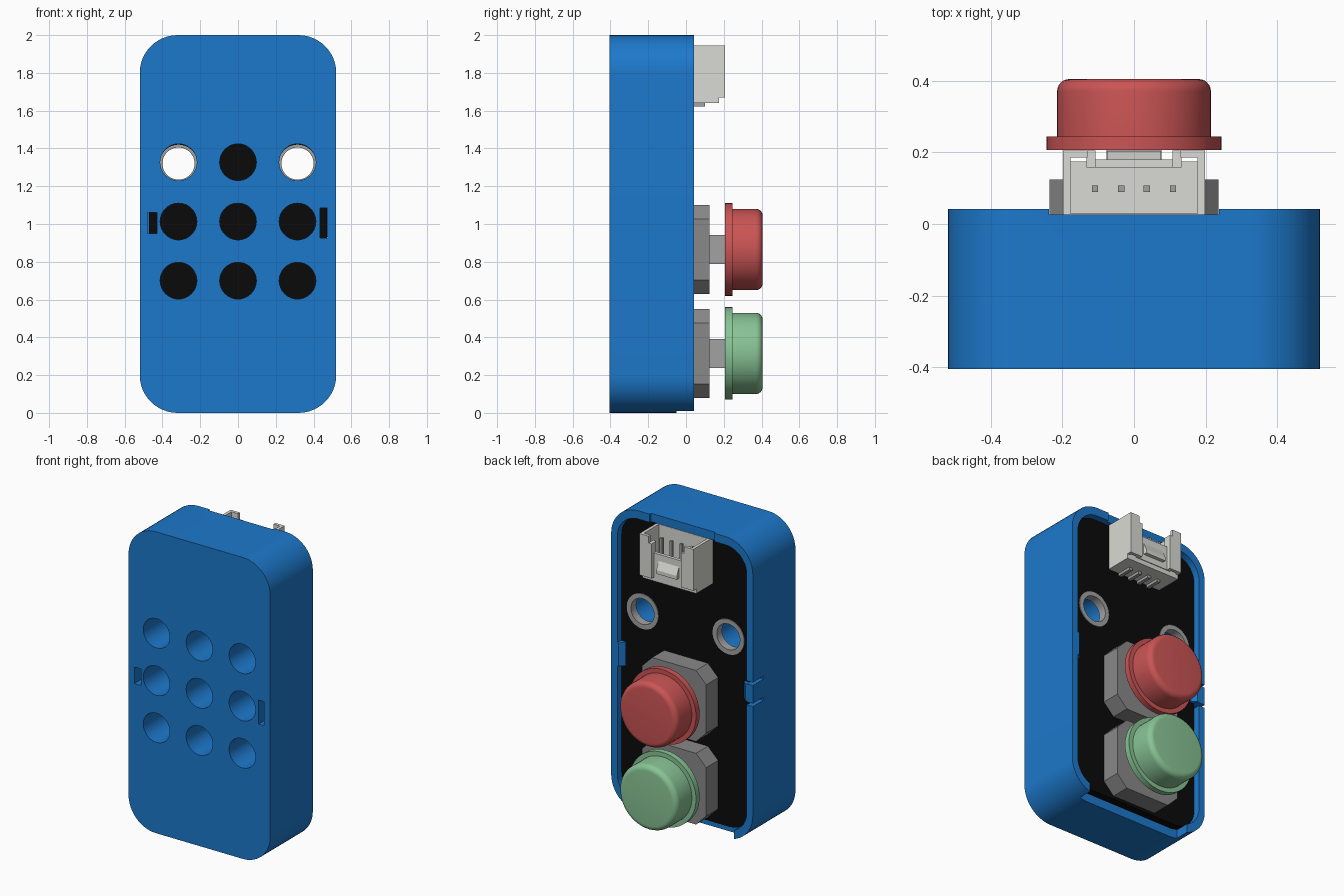
import bpy, bmesh
from math import sin, cos, pi, radians

if "Cube" in bpy.data.objects:
    bpy.data.objects.remove(bpy.data.objects["Cube"])


def material(name, r, g, b):
    m = bpy.data.materials.new(name)
    m.diffuse_color = (r, g, b, 1)
    m.use_nodes = True
    m.node_tree.nodes["Principled BSDF"].inputs["Base Color"].default_value = m.diffuse_color
    return m


BLUE = material("blue_plastic", 0.012, 0.19, 0.60)
BLACK = material("black_board", 0.003, 0.003, 0.003)
RED = material("red_plastic", 0.60, 0.09, 0.09)
GREEN = material("green_plastic", 0.25, 0.55, 0.30)
IVORY = material("ivory_plastic", 0.70, 0.70, 0.66)
GREY = material("grey_plastic", 0.25, 0.25, 0.25)
METAL = material("metal", 0.36, 0.36, 0.36)


def finish(bm, name, mat=None, smooth=False):
    bmesh.ops.remove_doubles(bm, verts=bm.verts, dist=1e-5)
    bmesh.ops.recalc_face_normals(bm, faces=bm.faces)
    me = bpy.data.meshes.new(name)
    bm.to_mesh(me)
    bm.free()
    ob = bpy.data.objects.new(name, me)
    bpy.context.collection.objects.link(ob)
    if mat:
        me.materials.append(mat)
    if smooth:
        shade(ob)
    return ob


def activate(ob):
    bpy.ops.object.select_all(action='DESELECT')
    ob.select_set(True)
    bpy.context.view_layer.objects.active = ob


def shade(ob):
    activate(ob)
    bpy.ops.object.shade_smooth_by_angle(angle=radians(30))


def add_box(bm, x0, x1, y0, y1, z0, z1):
    vs = bmesh.ops.create_cube(bm, size=1)["verts"]
    for v in vs:
        v.co = (x0 + (v.co.x + .5) * (x1 - x0), y0 + (v.co.y + .5) * (y1 - y0),
                z0 + (v.co.z + .5) * (z1 - z0))


def boxes(name, dims, mat=None):
    bm = bmesh.new()
    for d in dims:
        add_box(bm, *d)
    return finish(bm, name, mat)


def rounded_plate(name, hx, z0, z1, r, y0, y1, seg=12, mat=None):
    """Rounded rectangle in xz, extruded along y."""
    bm = bmesh.new()
    corners = [(hx - r, z1 - r), (r - hx, z1 - r), (r - hx, z0 + r), (hx - r, z0 + r)]
    vs = []
    for i, (cx, cz) in enumerate(corners):
        for k in range(seg + 1):
            a = pi / 2 * (i + k / seg)
            vs.append(bm.verts.new((cx + r * cos(a), y0, cz + r * sin(a))))
    f = bm.faces.new(vs)
    ext = bmesh.ops.extrude_face_region(bm, geom=[f])["geom"]
    for v in ext:
        if isinstance(v, bmesh.types.BMVert):
            v.co.y = y1
    return finish(bm, name, mat)


def lathe(name, cx, cz, profile, mat=None, n=48):
    """Closed (radius, y) profile turned about an axis along y."""
    bm = bmesh.new()
    rings = [[bm.verts.new((cx + r * cos(2 * pi * i / n), y, cz + r * sin(2 * pi * i / n)))
              for i in range(n)] for r, y in profile]
    for j in range(len(rings)):
        a, b = rings[j], rings[(j + 1) % len(rings)]
        if profile[j][0] == 0 and profile[(j + 1) % len(profile)][0] == 0:
            continue
        for i in range(n):
            k = (i + 1) % n
            bm.faces.new((a[i], a[k], b[k], b[i]))
    bmesh.ops.dissolve_degenerate(bm, edges=bm.edges, dist=1e-6)
    return finish(bm, name, mat, True)


def cut(ob, cutter):
    m = ob.modifiers.new("cut", 'BOOLEAN')
    m.operation, m.solver, m.object = 'DIFFERENCE', 'EXACT', cutter
    activate(ob)
    bpy.ops.object.modifier_apply(modifier=m.name)
    bpy.data.objects.remove(cutter)


def drill(ob, x, z, r, y0, y1):
    cut(ob, lathe("drill", x, z, [(0, y0), (r, y0), (r, y1), (0, y1)]))


# Case: rounded block with a shallow pocket at the back
case = rounded_plate("case", 0.52, 0, 2, 0.2, -0.405, 0.042, mat=BLUE)
cut(case, rounded_plate("pocket", 0.475, 0.055, 1.945, 0.155, -0.05, 0.1))
# Grid of nine peg holes
for x in (-0.315, 0, 0.315):
    for z in (0.7, 1.013, 1.327):
        drill(case, x, z, 0.097, -0.5, 0.0)
# Clip slots, connector notch, bottom opening, slits beside the flexible clip
for d in [(-0.478, -0.43, -0.5, 0.0, 0.95, 1.06), (0.435, 0.474, -0.5, 0.0, 0.925, 1.085),
          (-0.237, 0.237, 0.027, 0.1, 1.9, 2.1), (-0.38, 0.38, -0.05, 0.1, -0.1, 0.1),
          (-0.6, -0.46, -0.07, 0.1, 0.925, 0.945), (-0.6, -0.46, -0.07, 0.1, 1.065, 1.085)]:
    cut(case, boxes("slot", [d]))
shade(case)


# Clips holding the board
def clip(name, side, z0, z1):
    bm = bmesh.new()
    pts = [(0.48, 0.004), (0.435, 0.004), (0.435, 0.015), (0.465, 0.042), (0.48, 0.042)]
    f = bm.faces.new([bm.verts.new((side * x, y, z0)) for x, y in pts])
    for v in bmesh.ops.extrude_face_region(bm, geom=[f])["geom"]:
        if isinstance(v, bmesh.types.BMVert):
            v.co.z = z1
    finish(bm, name, BLUE)


clip("left_clip", -1, 0.95, 1.06)
clip("right_clip", 1, 0.93, 1.085)

# Circuit board with two metal eyelets
board = rounded_plate("circuit_board", 0.472, 0.058, 1.942, 0.152, -0.049, 0.0, mat=BLACK)
for x, side in ((-0.315, "left"), (0.315, "right")):
    drill(board, x, 1.32, 0.1, -0.2, 0.2)
    lathe(side + "_eyelet", x, 1.32, [(0.085, -0.049), (0.1, -0.049), (0.1, 0.001),
                                      (0.116, 0.001), (0.116, 0.006), (0.085, 0.006)], METAL)


# Push buttons: chamfered base, stem, round cap
def button(name, z, mat):
    rounded_plate(name + "_base", 0.236, z - 0.236, z + 0.236, 0.075, 0.0, 0.125, 1, GREY)
    boxes(name + "_stem", [(-0.077, 0.077, 0.12, 0.21, z - 0.077, z + 0.077)], METAL)
    fillet = [(0.18 + 0.035 * cos(a), 0.37 + 0.035 * sin(a))
              for a in (pi / 2 * k / 6 for k in range(7))]
    lathe(name + "_cap", 0, z, [(0, 0.207), (0.245, 0.207), (0.245, 0.245), (0.215, 0.245)]
          + fillet + [(0, 0.405)], mat)


button("red_button", 0.865, RED)
button("green_button", 0.315, GREEN)

# Connector socket, open towards the top
z0, z1 = 1.64, 1.945
parts = [(-0.195, 0.195, 0.0, 0.03, z0, z1),            # floor
         (-0.178, 0.178, 0.02, 0.175, z0, 1.70),        # inner end wall
         (-0.11, 0.11, 0.158, 0.18, 1.67, 1.83)]        # lowered outer wall
for s in (-1, 1):
    def side(a, b, *r):
        parts.append((min(s * a, s * b), max(s * a, s * b), *r))
    side(0.178, 0.198, 0.0, 0.175, z0, z1)              # side wall
    side(0.178, 0.198, 0.17, 0.206, 1.67, z1)           # outer corner
    side(0.13, 0.18, 0.186, 0.206, 1.67, z1)            # outer flange
    side(0.108, 0.132, 0.158, 0.206, 1.67, 1.90)        # opening jamb
boxes("connector_shell", parts, IVORY)

# Locking wedge on the outer wall
bm = bmesh.new()
f = bm.faces.new([bm.verts.new((-0.075, y, z)) for y, z in
                  ((0.178, 1.71), (0.204, 1.71), (0.204, 1.735), (0.178, 1.79))])
for v in bmesh.ops.extrude_face_region(bm, geom=[f])["geom"]:
    if isinstance(v, bmesh.types.BMVert):
        v.co.x = 0.075
finish(bm, "connector_lock", IVORY)

# Contact pins and solder feet
xs = (-0.109, -0.036, 0.036, 0.109)
boxes("connector_pins", [(x - .009, x + .009, .09, .108, 1.69, 1.90) for x in xs], METAL)
boxes("connector_feet", [(x - .012, x + .012, 0, .1, 1.622, 1.65) for x in xs], METAL)
